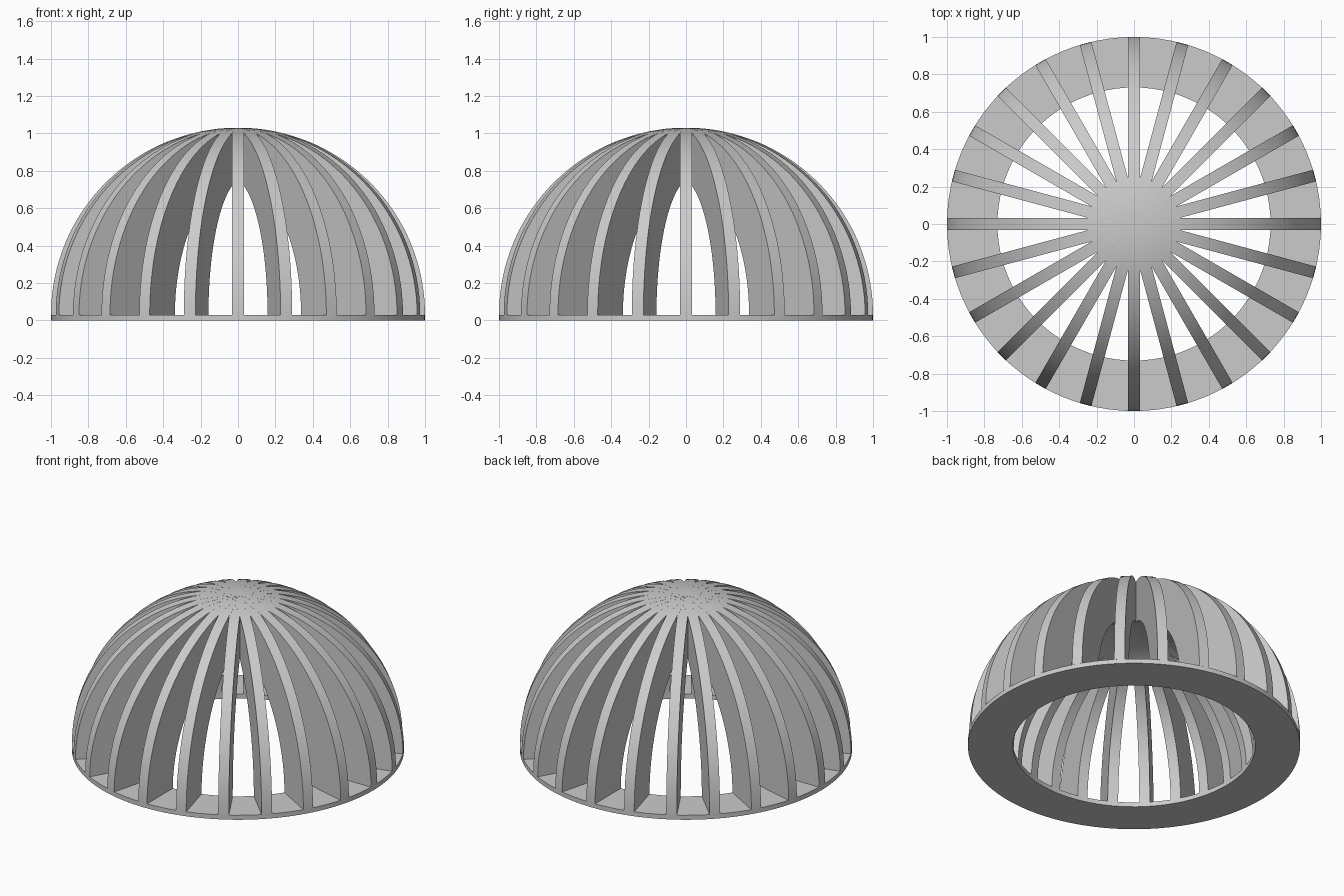
import bpy, bmesh, math

if "Cube" in bpy.data.objects:
    bpy.data.objects.remove(bpy.data.objects["Cube"])

R_OUT, R_IN = 1.0, 0.73      # outer and inner radius of ring and ribs
BASE = 0.03                  # ring thickness
HALF_W = 0.032               # half width of a rib
ARCHES = 12                  # each arch makes two opposite ribs
SEG = 64

grey = bpy.data.materials.new("grey")
grey.diffuse_color = (0.6, 0.6, 0.6, 1)
grey.use_nodes = True
grey.node_tree.nodes["Principled BSDF"].inputs["Base Color"].default_value = grey.diffuse_color


def finish(bm, name):
    bmesh.ops.recalc_face_normals(bm, faces=bm.faces)
    mesh = bpy.data.meshes.new(name)
    bm.to_mesh(mesh)
    bm.free()
    mesh.materials.append(grey)
    obj = bpy.data.objects.new(name, mesh)
    bpy.context.collection.objects.link(obj)
    bpy.ops.object.select_all(action='DESELECT')
    obj.select_set(True)
    bpy.context.view_layer.objects.active = obj
    bpy.ops.object.shade_smooth_by_angle(angle=math.radians(30))
    return obj


def sweep(bm, sections, closed):
    """Join four-cornered sections into a solid strip."""
    rows = [[bm.verts.new(p) for p in s] for s in sections]
    pairs = list(zip(rows, rows[1:]))
    if closed:
        pairs.append((rows[-1], rows[0]))
    else:
        bm.faces.new(rows[0])
        bm.faces.new(rows[-1])
    for a, b in pairs:
        for k in range(4):
            n = (k + 1) % 4
            bm.faces.new((a[k], a[n], b[n], b[k]))


# Flat base ring
bm = bmesh.new()
corners = [(R_IN, 0), (R_OUT, 0), (R_OUT, BASE), (R_IN, BASE)]
steps = [2 * math.pi * i / 96 for i in range(96)]
sweep(bm, [[(r * math.cos(a), r * math.sin(a), z) for r, z in corners]
           for a in steps], True)
finish(bm, "base_ring")

# Half-circle arches crossing at the crown
for i in range(ARCHES):
    bm = bmesh.new()
    corners = [(R_IN, -HALF_W), (R_OUT, -HALF_W), (R_OUT, HALF_W), (R_IN, HALF_W)]
    steps = [math.pi * j / SEG for j in range(SEG + 1)]
    sweep(bm, [[(r * math.cos(a), w, BASE + r * math.sin(a)) for r, w in corners]
               for a in steps], False)
    arch = finish(bm, f"rib_arch_{i + 1}")
    arch.rotation_euler.z = math.pi * i / ARCHES
